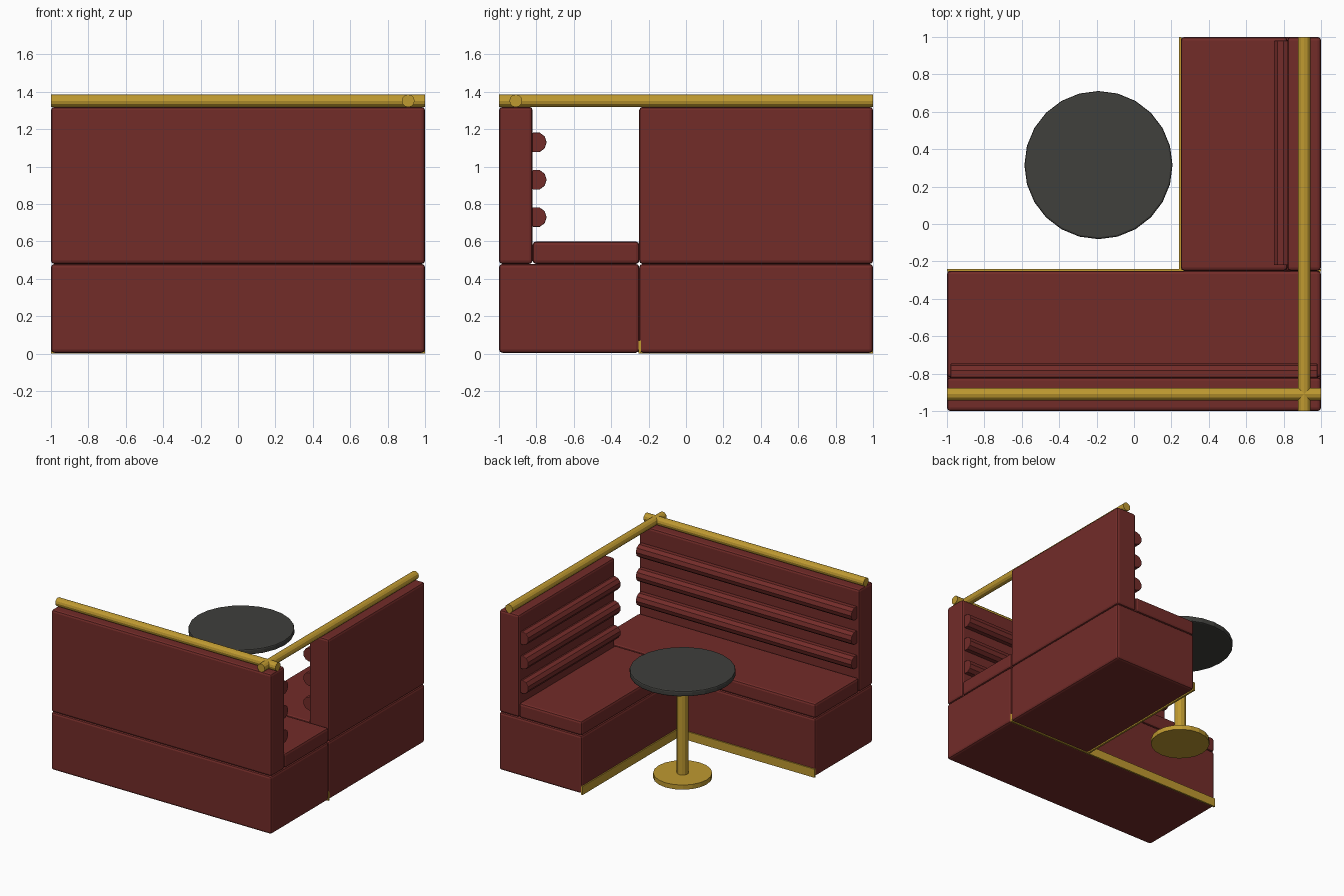
import bpy
from math import pi

if "Cube" in bpy.data.objects:
    bpy.data.objects.remove(bpy.data.objects["Cube"])

def material(name, rgb):
    m = bpy.data.materials.new(name)
    m.diffuse_color = (*rgb, 1)
    m.use_nodes = True
    m.node_tree.nodes["Principled BSDF"].inputs["Base Color"].default_value = m.diffuse_color
    return m

RED = material("red_leather", (0.17, 0.025, 0.022))
GOLD = material("brass", (0.52, 0.32, 0.03))
DARK = material("dark_top", (0.05, 0.05, 0.045))

def finish(ob, name, mat, bevel):
    ob.name = name
    ob.data.materials.append(mat)
    if bevel:
        b = ob.modifiers.new("bevel", 'BEVEL')
        b.width, b.segments, b.limit_method = bevel, 2, 'ANGLE'
        b.angle_limit = 1.0
    return ob

def box(name, x, y, z, mat=RED, bevel=0.018):
    bpy.ops.mesh.primitive_cube_add(size=1)
    ob = bpy.context.object
    for v in ob.data.vertices:
        v.co = [a + (b - a) * (c + 0.5) for (a, b), c in zip((x, y, z), v.co)]
    return finish(ob, name, mat, bevel)

def cylinder(name, centre, r, length, axis, mat, sides=12, bevel=0):
    rot = {'x': (0, pi / 2, 0), 'y': (pi / 2, 0, 0), 'z': (0, 0, 0)}[axis]
    bpy.ops.mesh.primitive_cylinder_add(vertices=sides, radius=r, depth=length,
                                        location=centre, rotation=rot)
    return finish(bpy.context.object, name, mat, bevel)

# Plinths
box("front_base", (-1, 1), (-1, -0.25), (0.005, 0.48))
box("side_base", (0.25, 1), (-0.25, 1), (0.005, 0.48))

# Seat cushions
box("front_seat", (-1, 1), (-0.82, -0.25), (0.48, 0.60))
box("side_seat", (0.25, 0.82), (-0.25, 1), (0.48, 0.60))

# Backrests
box("front_backrest", (-1, 1), (-1, -0.82), (0.48, 1.32))
box("side_backrest", (0.82, 1), (-0.25, 1), (0.48, 1.32))

# Padded rolls on the backrests
for i, z in enumerate((0.73, 0.93, 1.13)):
    cylinder(f"front_roll_{i}", (0, -0.80, z), 0.055, 1.96, 'x', RED, 10, 0.004)
    cylinder(f"side_roll_{i}", (0.80, 0.38, z), 0.055, 1.20, 'y', RED, 10, 0.004)

# Brass top rails
cylinder("front_rail", (0, -0.91, 1.352), 0.034, 2, 'x', GOLD)
cylinder("side_rail", (0.91, 0, 1.352), 0.034, 2, 'y', GOLD)

# Brass kick strips
box("front_kick_strip", (-1, 1), (-0.255, -0.24), (0, 0.07), GOLD, 0)
box("side_kick_strip", (0.24, 0.255), (-0.25, 1), (0, 0.07), GOLD, 0)

# Pedestal table
TX, TY = -0.19, 0.315
cylinder("table_foot", (TX, TY, 0.019), 0.22, 0.038, 'z', GOLD, 20)
cylinder("table_post", (TX, TY, 0.445), 0.045, 0.83, 'z', GOLD)
cylinder("table_top", (TX, TY, 0.867), 0.396, 0.045, 'z', DARK, 24, 0.01)
